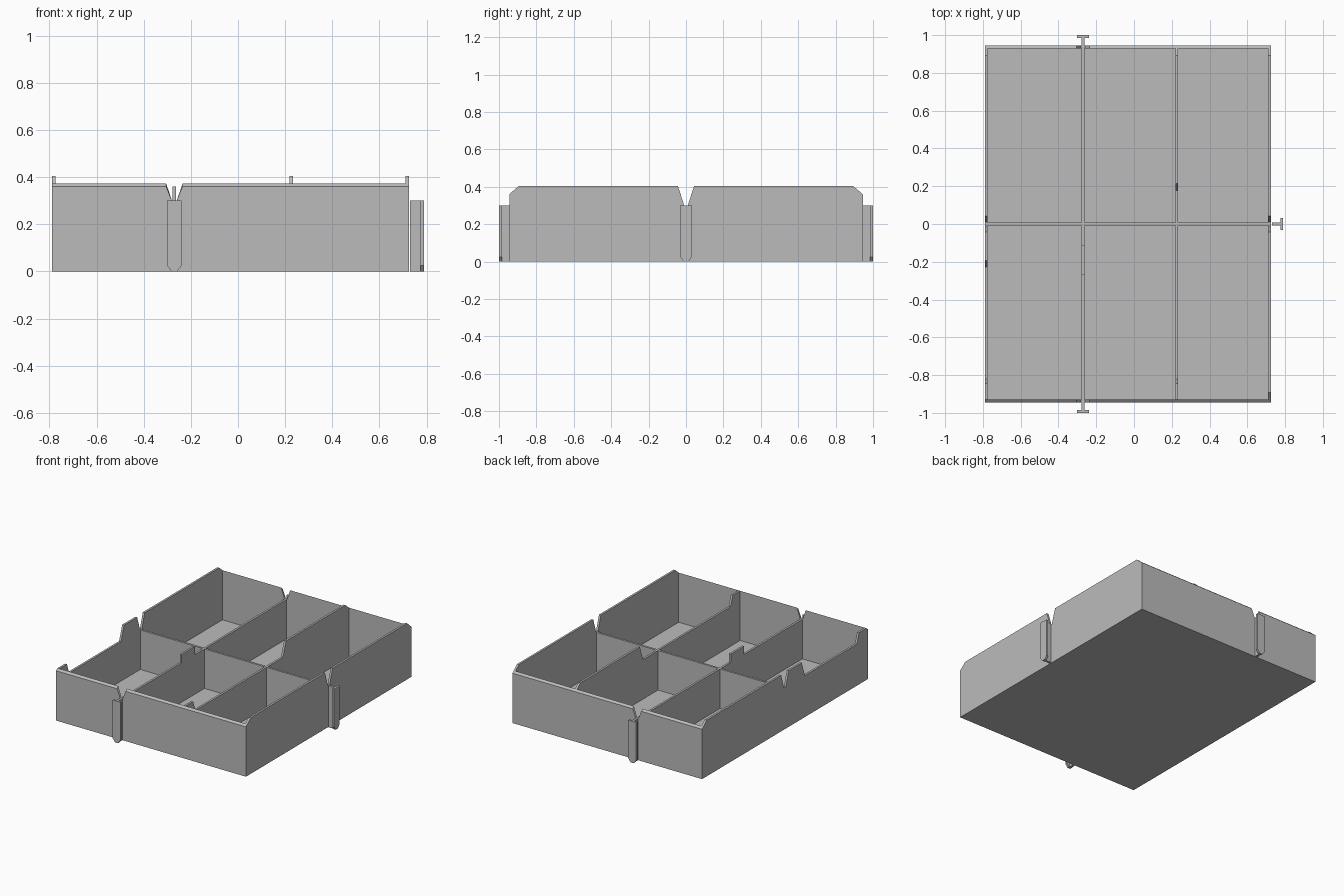
import bpy
import bmesh
from mathutils import Vector

if "Cube" in bpy.data.objects:
    bpy.data.objects.remove(bpy.data.objects["Cube"], do_unlink=True)

grey = bpy.data.materials.new("matte_grey")
grey.use_nodes = True
COLOUR = (0.5, 0.5, 0.5, 1)
grey.diffuse_color = COLOUR
grey.node_tree.nodes["Principled BSDF"].inputs["Base Color"].default_value = COLOUR

# Main dimensions
LEFT, RIGHT, END = -0.79, 0.725, 0.945
T = 0.015                   # wall thickness
HIGH, RIM, EDGE, LOW = 0.405, 0.373, 0.36, 0.30
SPINE, SPLIT = -0.27, 0.226   # lengthwise divider centres
MID = (LEFT + RIGHT) / 2


def finish(bm, name):
    bmesh.ops.recalc_face_normals(bm, faces=bm.faces)
    mesh = bpy.data.meshes.new(name)
    bm.to_mesh(mesh)
    bm.free()
    mesh.materials.append(grey)
    obj = bpy.data.objects.new(name, mesh)
    bpy.context.collection.objects.link(obj)
    return obj


def panel(name, profile, axis, start, thick):
    """Extrude a (length, height) profile along the given axis."""
    bm = bmesh.new()
    along_x = axis == "x"
    verts = [bm.verts.new((start, u, z) if along_x else (u, start, z)) for u, z in profile]
    face = bm.faces.new(verts)
    out = bmesh.ops.extrude_face_region(bm, geom=[face])
    moved = [g for g in out["geom"] if isinstance(g, bmesh.types.BMVert)]
    step = Vector((thick, 0, 0)) if along_x else Vector((0, thick, 0))
    bmesh.ops.translate(bm, verts=moved, vec=step)
    return finish(bm, name)


def block(name, x0, x1, y0, y1, z0, z1):
    return panel(name, [(x0, z0), (x1, z0), (x1, z1), (x0, z1)], "y", y0, y1 - y0)


def notch(centre, top):
    """V cut in a top edge, listed in rising order."""
    return [(centre - 0.043, top), (centre - 0.01, LOW),
            (centre + 0.01, LOW), (centre + 0.043, top)]


def clip(name, centre, base, axis, sign):
    """T-shaped rail: thin stem and a flange with a pointed foot."""
    def rail(part, half, foot, start, thick):
        panel(name + part, [(centre - foot, 0), (centre + foot, 0), (centre + half, 0.025),
                            (centre + half, LOW), (centre - half, LOW),
                            (centre - half, 0.025)], axis, start, thick)
    rail("_stem", 0.008, 0.008, base - sign * 0.005, sign * 0.047)
    rail("_flange", 0.031, 0.012, base + sign * 0.04, sign * 0.015)


# Floor
block("floor", LEFT, RIGHT, -END, END, 0, T)

# Side walls with sloped ends; the left one has a finger cutout near the front
cutout = [(-END + T, RIM), (-0.845, RIM), (-0.82, LOW)]
back_end = [(0.893, HIGH), (END, EDGE), (END, 0)]
panel("right_wall", [(-END, 0), (-END, EDGE), (-0.893, HIGH)]
      + notch(0, HIGH) + back_end, "x", RIGHT - T, T)
panel("left_wall", [(-END, 0), (-END, EDGE)] + cutout + [(-0.228, LOW), (-0.192, HIGH)]
      + notch(0, HIGH) + back_end, "x", LEFT, T)

# Tall divider with a long cutout
inner = END - T
panel("tall_divider", [(-inner, 0), (-inner, RIM)] + cutout[1:]
      + [(0.178, LOW), (0.214, HIGH), (0.893, HIGH), (inner, RIM), (inner, 0)],
      "x", SPLIT - T / 2, T)

# Front and back walls, their rims sloping down outward
for name, sign in (("front_wall", -1), ("back_wall", 1)):
    vee = [(SPINE - 0.035, RIM), (SPINE - 0.01, LOW), (SPINE + 0.01, LOW), (SPINE + 0.035, RIM)]
    wall = panel(name, [(LEFT, 0), (LEFT, RIM)] + vee + [(RIGHT, RIM), (RIGHT, 0)],
                 "y", sign * END, -sign * T)
    for v in wall.data.vertices:
        if v.co.z > EDGE and abs(v.co.y) > END - T / 2:
            v.co.z = EDGE

# Low crossing dividers and the raised tab
block("spine_divider", SPINE - T / 2, SPINE + T / 2, -inner, inner, 0, LOW)
block("cross_divider", LEFT + T, RIGHT - T, -T / 2, T / 2, 0, LOW)
block("spine_tab", SPINE - T / 2, SPINE + T / 2, -0.268, -0.115, LOW - 0.01, EDGE)

# Connecting clips on three sides
clip("front_clip", SPINE, -END, "y", -1)
clip("back_clip", SPINE, END, "y", 1)
clip("right_clip", 0, RIGHT + 0.01, "x", 1)
